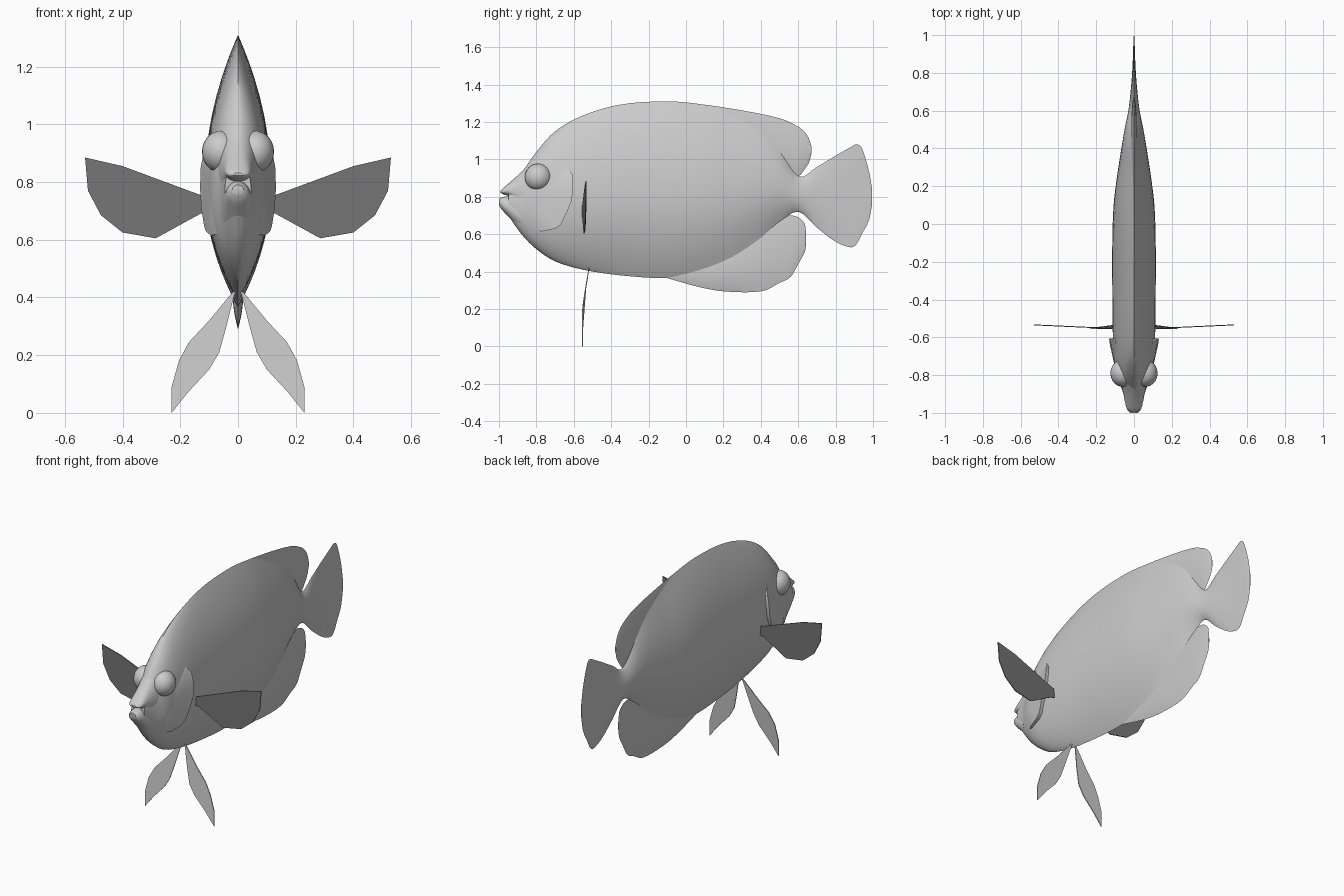
import bpy, bmesh, math
from mathutils import Vector

cube = bpy.data.objects.get("Cube")
if cube:
    bpy.data.objects.remove(cube)


def material(name, value):
    mat = bpy.data.materials.new(name)
    mat.use_nodes = True
    colour = (value, value, value, 1)
    mat.diffuse_color = colour
    mat.node_tree.nodes["Principled BSDF"].inputs["Base Color"].default_value = colour
    return mat


LIGHT = material("light_grey", 0.6)
DARK = material("dark_grey", 0.18)


def finish(name, bm, mat=LIGHT, angle=40):
    bmesh.ops.recalc_face_normals(bm, faces=bm.faces)
    mesh = bpy.data.meshes.new(name)
    bm.to_mesh(mesh)
    bm.free()
    mesh.materials.append(mat)
    obj = bpy.data.objects.new(name, mesh)
    bpy.context.collection.objects.link(obj)
    bpy.ops.object.select_all(action='DESELECT')
    obj.select_set(True)
    bpy.context.view_layer.objects.active = obj
    bpy.ops.object.shade_smooth_by_angle(angle=math.radians(angle))
    return obj


def sample(stations, y):
    """Smoothly interpolate (low, high, half width, roundness) at y."""
    last = len(stations) - 1
    i = max([k for k in range(last) if stations[k][0] <= y + 1e-6], default=0)
    a, b = stations[i], stations[i + 1]
    p, n = stations[max(i - 1, 0)], stations[min(i + 2, last)]
    h = b[0] - a[0]
    t = (y - a[0]) / h
    out = []
    for k in range(1, 5):
        ma = (b[k] - p[k]) / (b[0] - p[0]) * h
        mb = (n[k] - a[k]) / (n[0] - a[0]) * h
        out.append((2*t**3 - 3*t**2 + 1) * a[k] + (t**3 - 2*t**2 + t) * ma
                   + (3*t**2 - 2*t**3) * b[k] + (t**3 - t**2) * mb)
    return out


def middle(lo, hi):
    return lo + 0.45 * (hi - lo)


def half_width(stations, y, z):
    lo, hi, w, q = sample(stations, y)
    mid = middle(lo, hi)
    t = (z - mid) / ((hi if z > mid else lo) - mid)
    return w * max(0, 1 - t * t) ** q


def loft(name, stations, steps=4, n=20):
    """Lens-shaped sections swept along y."""
    ys = [a[0] + (b[0] - a[0]) * s / steps
          for a, b in zip(stations, stations[1:]) for s in range(steps)]
    ys.append(stations[-1][0])
    bm = bmesh.new()
    rings = []
    for y in ys:
        lo, hi, w, q = sample(stations, y)
        mid = middle(lo, hi)
        ring = []
        for k in range(2 * n):
            ang = math.pi * k / n
            t, s = -math.cos(ang), math.sin(ang)
            z = mid + t * ((hi - mid) if t > 0 else (mid - lo))
            x = math.copysign(max(w, 0.001) * abs(s) ** (2 * q), s)
            ring.append(bm.verts.new((x, y, z)))
        rings.append(ring)
    for r0, r1 in zip(rings, rings[1:]):
        for k in range(2 * n):
            j = (k + 1) % (2 * n)
            bm.faces.new((r0[k], r0[j], r1[j], r1[k]))
    bm.faces.new(rings[0])
    bm.faces.new(rings[-1])
    return finish(name, bm)


# Body and tail in one sweep: y, low, high, half width, roundness
BODY = [
    (-.95, .70, .868, .045, .5), (-.88, .60, .93, .062, .5),
    (-.8, .52, 1.04, .093, .55), (-.7, .455, 1.15, .107, .7),
    (-.55, .41, 1.235, .113, .85), (-.35, .38, 1.293, .115, 1),
    (-.1, .365, 1.31, .115, 1), (.1, .39, 1.292, .108, 1.05),
    (.25, .44, 1.255, .09, 1.15), (.4, .55, 1.19, .067, 1.2),
    (.5, .66, 1.08, .05, 1.1), (.6, .72, .91, .03, .8),
    (.7, .635, .96, .018, .9), (.8, .56, 1.02, .01, 1),
    (.88, .53, 1.065, .006, 1), (.91, .545, 1.08, .005, 1),
    (.94, .6, 1.06, .004, 1), (.98, .68, .93, .003, 1), (.995, .76, .84, .002, 1)]
loft("body_and_tail", BODY)

# Back and belly fins rise from inside the body
loft("dorsal_fin", [
    (-.1, 1.2, 1.3, .002, 1), (0, 1.15, 1.303, .006, 1), (.25, 1.05, 1.27, .012, 1),
    (.5, .93, 1.22, .014, 1), (.6, .91, 1.175, .012, 1), (.64, .955, 1.14, .008, 1),
    (.66, .99, 1.105, .005, 1), (.67, 1.03, 1.07, .003, 1)])
loft("anal_fin", [
    (-.1, .365, .42, .003, 1), (.08, .315, .5, .012, 1), (.22, .293, .55, .018, 1),
    (.41, .296, .66, .016, 1), (.5, .34, .695, .013, 1), (.56, .372, .70, .01, 1),
    (.6, .44, .69, .007, 1), (.635, .505, .655, .004, 1), (.642, .54, .61, .002, 1)])

# Parted jaws blending back into the head
loft("upper_jaw", [
    (-.992, .822, .832, .018, .5), (-.98, .814, .845, .036, .5),
    (-.95, .803, .870, .046, .45), (-.9, .75, .914, .056, .45),
    (-.84, .70, .97, .07, .45)])
loft("lower_jaw", [
    (-1, .757, .79, .02, .5), (-.985, .732, .797, .035, .5),
    (-.95, .695, .803, .046, .5), (-.88, .62, .80, .058, .5)])


def gill_cover(name, side):
    """Raised plate that lifts off the head toward its rear edge."""
    edge = [(-.64, .96), (-.607, .92), (-.605, .85), (-.61, .78), (-.64, .71),
            (-.67, .65), (-.7, .63), (-.77, .615), (-.82, .62)]
    cy, cz = -.83, .79
    bm = bmesh.new()
    rows = []
    for i, (ey, ez) in enumerate(edge):
        fade = min(1, 2 * math.sin(math.pi * i / (len(edge) - 1)))
        row = []
        for k in range(10):
            u = min(k, 8) / 8
            y, z = cy + (ey - cy) * u, cz + (ez - cz) * u
            lift = -.02 if k == 9 else .023 * fade * u * u - .003
            x = side * (half_width(BODY, y, z) + lift)
            row.append(bm.verts.new((x, y, z)))
        rows.append(row)
    for a, b in zip(rows, rows[1:]):
        for k in range(9):
            bm.faces.new((a[k], a[k + 1], b[k + 1], b[k]))
    bmesh.ops.remove_doubles(bm, verts=bm.verts, dist=1e-5)
    obj = finish(name, bm)
    if sum(p.normal.x * p.area for p in obj.data.polygons) * side < 0:
        obj.data.flip_normals()


def eye(name, side):
    bm = bmesh.new()
    bmesh.ops.create_uvsphere(bm, u_segments=24, v_segments=16, radius=.072)
    for v in bm.verts:
        v.co = Vector((v.co.x * .9 + side * .06, v.co.y - .79, v.co.z + .905))
    finish(name, bm)


def paired_fin(name, side, outline, depth, mat, thick=.005):
    """Flat fin facing front; depth gives y for each (x, z)."""
    bm = bmesh.new()
    front, back = ([bm.verts.new((side * x, depth(x, z) + o, z)) for x, z in outline]
                   for o in (-thick / 2, thick / 2))
    bm.faces.new(front)
    bm.faces.new(back)
    for k in range(len(outline)):
        j = (k + 1) % len(outline)
        bm.faces.new((front[k], front[j], back[j], back[k]))
    finish(name, bm, mat)


PECTORAL = [(.09, .74), (.13, .755), (.4, .855), (.53, .885), (.52, .77),
            (.475, .685), (.4, .625), (.285, .605), (.13, .69), (.09, .7)]
PELVIC = [(.005, .43), (.03, .405), (.1, .32), (.17, .245), (.205, .18), (.23, .09),
          (.23, .0), (.17, .075), (.1, .15), (.065, .21), (.04, .3), (.015, .4)]

for label, side in (("left", 1), ("right", -1)):
    gill_cover(label + "_gill_cover", side)
    eye(label + "_eye", side)
    paired_fin(label + "_pectoral_fin", side, PECTORAL,
               lambda x, z: -.558 + .045 * x, DARK)
    paired_fin(label + "_pelvic_fin", side, PELVIC,
               lambda x, z: -.553 + .2 * max(0, z - .2) ** 1.15, LIGHT)
